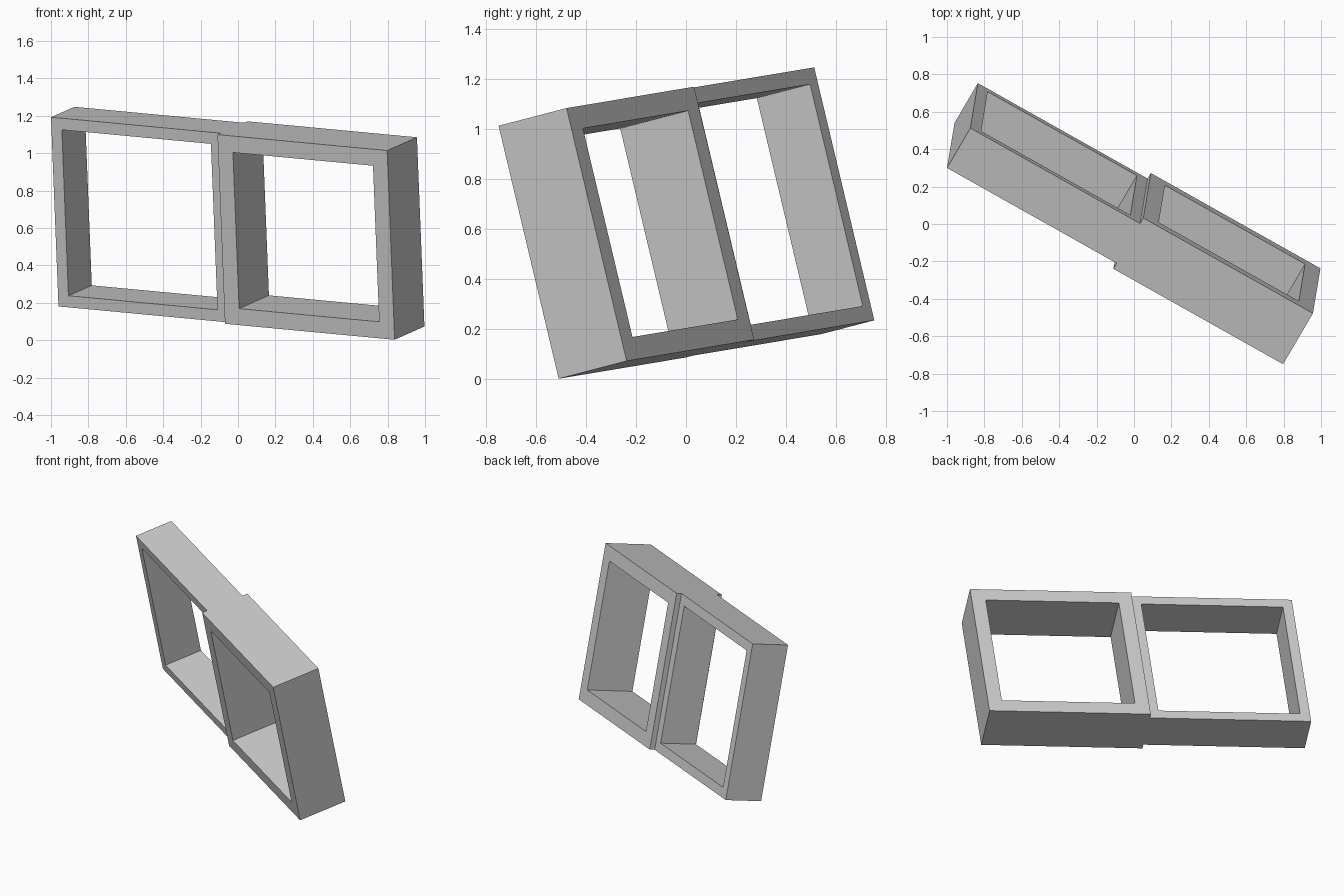
import bpy, bmesh
from mathutils import Vector, Matrix

if "Cube" in bpy.data.objects:
    bpy.data.objects.remove(bpy.data.objects["Cube"])

# Shared tilted axes: width, depth and height of both frames
up = Vector((-0.0385, -0.231, 0.972)).normalized()
wide = Vector((0.869, -0.488, -0.0835))
wide = (wide - up * wide.dot(up)).normalized()
deep = up.cross(wide)
tilt = Matrix((wide, deep, up)).transposed()

Z0, Z1 = 0.088, 1.1285   # bottom and top along the tilted height
MID = 0.147              # shared depth centre


def frame(name, x0, x1, depth, bar):
    """Square picture-frame box with an opening right through it."""
    bm = bmesh.new()
    loops = []
    for y in (MID - depth / 2, MID + depth / 2):
        for b in (0, bar):
            pts = ((x0 + b, Z0 + b), (x1 - b, Z0 + b), (x1 - b, Z1 - b), (x0 + b, Z1 - b))
            loops.append([bm.verts.new(tilt @ Vector((x, y, z))) for x, z in pts])
    front_out, front_in, back_out, back_in = loops
    for a, b in ((front_out, front_in), (front_in, back_in),
                 (back_in, back_out), (back_out, front_out)):
        for i in range(4):
            j = (i + 1) % 4
            bm.faces.new((a[i], a[j], b[j], b[i]))
    bmesh.ops.recalc_face_normals(bm, faces=bm.faces)
    mesh = bpy.data.meshes.new(name)
    bm.to_mesh(mesh)
    bm.free()
    obj = bpy.data.objects.new(name, mesh)
    bpy.context.collection.objects.link(obj)


# Slim left frame and the deeper, thicker right frame beside it
frame("left_frame", -1.1125, -0.067, 0.253, 0.064)
frame("right_frame", -0.068, 0.976, 0.323, 0.091)
